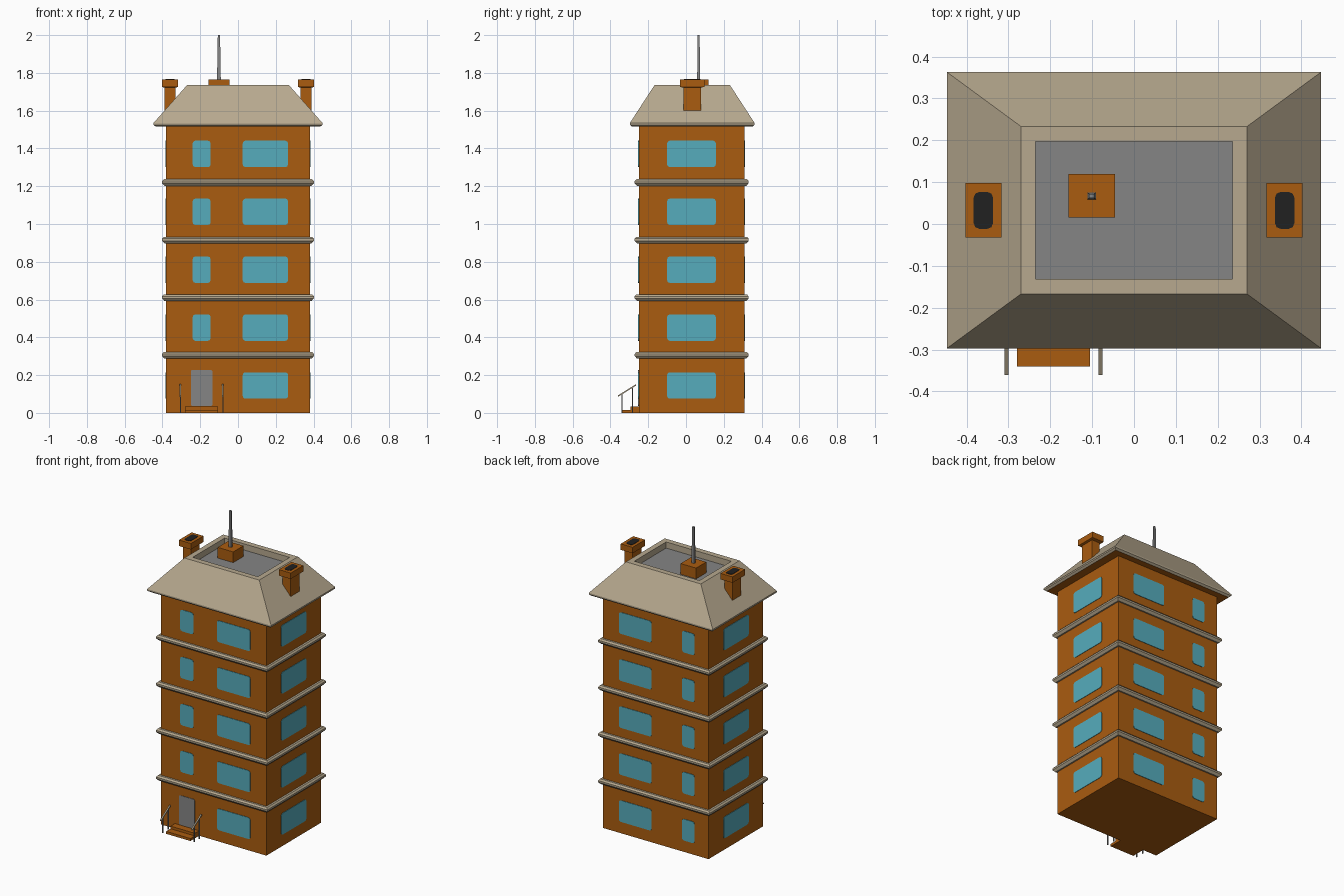
import bpy, bmesh, math
from mathutils import Vector

if "Cube" in bpy.data.objects:
    bpy.data.objects.remove(bpy.data.objects["Cube"])


def material(name, rgb):
    m = bpy.data.materials.new(name)
    m.diffuse_color = (*rgb, 1)
    m.use_nodes = True
    m.node_tree.nodes["Principled BSDF"].inputs["Base Color"].default_value = m.diffuse_color
    return m


BRICK = material("orange brick", (0.40, 0.107, 0.005))
STONE = material("beige stone", (0.474, 0.397, 0.275))
GLASS = material("blue glass", (0.093, 0.413, 0.503))
GREY = material("grey", (0.235, 0.235, 0.235))
BLACK = material("soot black", (0.015, 0.015, 0.015))

CY = 0.03                      # centre of the house in y
HX, HY = 0.38, 0.28            # half size of the walls
STOREY = 0.305


def finish(name, bm, *mats):
    bmesh.ops.recalc_face_normals(bm, faces=bm.faces)
    me = bpy.data.meshes.new(name)
    bm.to_mesh(me)
    bm.free()
    for m in mats:
        me.materials.append(m)
    ob = bpy.data.objects.new(name, me)
    bpy.context.collection.objects.link(ob)
    return ob


def bridge(bm, rings):
    """Join rings of vertices into a closed skin with capped ends."""
    loops = [[bm.verts.new(p) for p in r] for r in rings]
    n = len(loops[0])
    for a, b in zip(loops, loops[1:]):
        for i in range(n):
            j = (i + 1) % n
            bm.faces.new((a[i], a[j], b[j], b[i]))
    bm.faces.new(loops[0])
    bm.faces.new(loops[-1])


def rect_stack(bm, cx, cy, levels):
    """Stack rectangles given as (half x, half y, z)."""
    bridge(bm, [[(cx + sx * hx, cy + sy * hy, z)
                 for sx, sy in ((-1, -1), (1, -1), (1, 1), (-1, 1))]
                for hx, hy, z in levels])


def box(bm, x0, x1, y0, y1, z0, z1):
    hx, hy = (x1 - x0) / 2, (y1 - y0) / 2
    rect_stack(bm, (x0 + x1) / 2, (y0 + y1) / 2, [(hx, hy, z0), (hx, hy, z1)])


def plate(bm, place, u0, u1, v0, v1, r=0.014, thick=0.003):
    """Thin rounded plate; place(u, v, depth) maps it to a surface."""
    outline = []
    for k, (cu, cv) in enumerate(((u1 - r, v1 - r), (u0 + r, v1 - r),
                                  (u0 + r, v0 + r), (u1 - r, v0 + r))):
        for s in range(3):
            a = math.radians(90 * k + 45 * s)
            outline.append((cu + r * math.cos(a), cv + r * math.sin(a)))
    bridge(bm, [[place(u, v, d) for u, v in outline] for d in (-0.002, thick)])


# Walls
bm = bmesh.new()
rect_stack(bm, 0, CY, [(HX, HY, 0), (HX, HY, 1.525)])
finish("walls", bm, BRICK)

# Ledges between storeys
for i in range(1, 5):
    bm = bmesh.new()
    rect_stack(bm, 0, CY, [(HX + o, HY + o, STOREY * i + dz) for o, dz in (
        (-0.01, -0.018), (0.009, -0.018), (0.022, -0.004), (0.022, 0.007),
        (0.013, 0.017), (-0.01, 0.017))])
    finish(f"ledge_{i}", bm, STONE)

# Windows on each wall, thin plates
walls = {
    "front": (lambda u, v, d: (u, CY - HY - d, v), [(-0.24, -0.145), (0.025, 0.265)]),
    "back": (lambda u, v, d: (u, CY + HY + d, v), [(-0.28, -0.19), (0.03, 0.265)]),
    "right": (lambda u, v, d: (HX + d, u, v), [(-0.10, 0.158)]),
    "left": (lambda u, v, d: (-HX - d, u, v), [(-0.10, 0.158)]),
}
for side, (place, spans) in walls.items():
    bm = bmesh.new()
    for floor in range(5):
        z = 0.075 + 0.3065 * floor
        for u0, u1 in spans:
            if side == "front" and floor == 0 and u0 < 0:
                continue       # the door is here
            plate(bm, place, u0, u1, z, z + 0.14)
    finish(f"windows_{side}", bm, GLASS)

# Door
bm = bmesh.new()
plate(bm, walls["front"][0], -0.25, -0.135, 0.036, 0.228, r=0.01)
finish("door", bm, GREY)

# Front steps
bm = bmesh.new()
box(bm, -0.28, -0.105, -0.34, -0.245, 0, 0.016)
box(bm, -0.28, -0.105, -0.295, -0.245, 0.016, 0.033)
finish("front_steps", bm, BRICK)

# Stair railings: two posts and a sloping handrail each side
for side, x in (("left", -0.305), ("right", -0.08)):
    bm = bmesh.new()
    for y, top in ((-0.338, 0.102), (-0.283, 0.138)):
        box(bm, x - 0.003, x + 0.003, y - 0.003, y + 0.003, 0, top)
    finish(f"railing_posts_{side}", bm, GREY)
    bm = bmesh.new()
    w, h = 0.0045, 0.004
    bridge(bm, [[(x - w, y, z - h), (x + w, y, z - h), (x + w, y, z + h), (x - w, y, z + h)]
                for y, z in ((-0.361, 0.088), (-0.265, 0.148))])
    finish(f"handrail_{side}", bm, STONE)

# Hipped roof with sunken flat deck; soffit is brick, deck is grey
RY = 0.033
bm = bmesh.new()
rect_stack(bm, 0, RY, [(0.435, 0.318, 1.515), (0.447, 0.33, 1.525), (0.447, 0.33, 1.535),
                       (0.27, 0.20, 1.735), (0.235, 0.164, 1.735), (0.235, 0.164, 1.695)])
roof = finish("roof", bm, STONE, BRICK, GREY)
for p in roof.data.polygons:
    if p.normal.z < -0.9:
        p.material_index = 1
    elif p.normal.z > 0.9 and p.center.z < 1.72:
        p.material_index = 2

# Antenna and its base
bm = bmesh.new()
box(bm, -0.157, -0.045, 0.015, 0.12, 1.69, 1.765)
finish("antenna_base", bm, BRICK)
bm = bmesh.new()
rect_stack(bm, -0.101, 0.067, [(0.010, 0.008, 1.76), (0.006, 0.005, 2.0)])
finish("antenna", bm, GREY)

# Chimneys with caps and dark flue openings
for side, s in (("left", -1), ("right", 1)):
    cx, cy = s * 0.36, 0.0325
    bm = bmesh.new()
    rect_stack(bm, cx, cy, [(0.029, 0.046, 1.54), (0.029, 0.046, 1.722),
                            (0.043, 0.065, 1.726), (0.043, 0.065, 1.765)])
    finish(f"chimney_{side}", bm, BRICK)
    bm = bmesh.new()
    plate(bm, lambda u, v, d: (cx + u, cy + v, 1.765 + d),
          -0.023, 0.023, -0.044, 0.044, r=0.013, thick=0.002)
    finish(f"flue_{side}", bm, BLACK)
